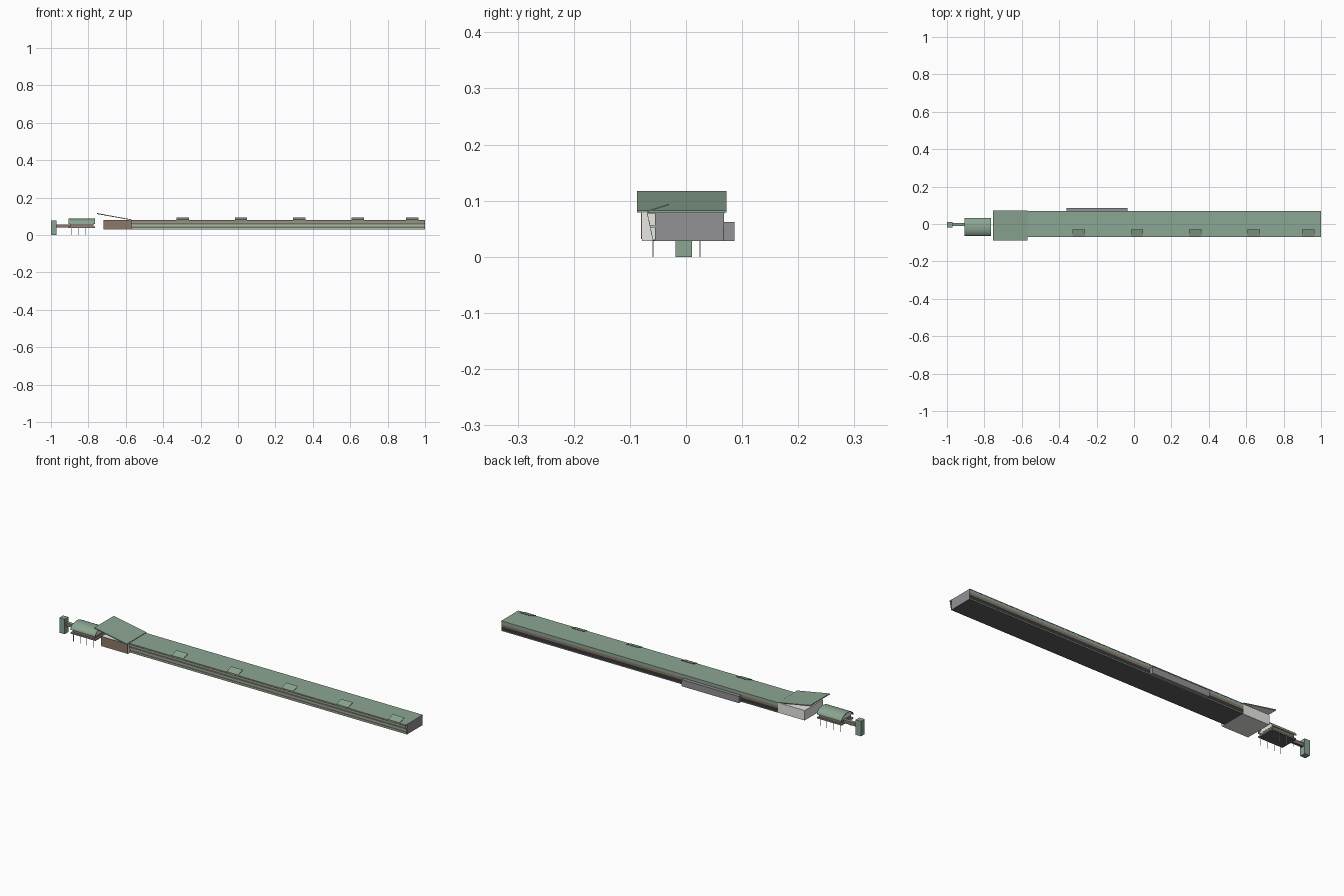
import bpy, bmesh, math

cube = bpy.data.objects.get("Cube")
if cube:
    bpy.data.objects.remove(cube, do_unlink=True)


def material(name, rgb):
    m = bpy.data.materials.new(name)
    m.use_nodes = True
    m.diffuse_color = (*rgb, 1)
    m.node_tree.nodes["Principled BSDF"].inputs["Base Color"].default_value = (*rgb, 1)
    return m


GREEN = material("sage green", (0.26, 0.38, 0.29))
PALE = material("pale green", (0.45, 0.66, 0.54))
GREY = material("concrete grey", (0.29, 0.29, 0.30))
WHITE = material("light plaster", (0.80, 0.80, 0.77))
BROWN = material("brown timber", (0.26, 0.19, 0.14))
SLATE = material("dark slate", (0.11, 0.11, 0.115))
DARK = material("charcoal", (0.04, 0.04, 0.045))


def prism(name, profile, start, end, mat, axis="X", under=None):
    """Extrude a profile along an axis; faces pointing down may take another colour."""
    bm = bmesh.new()
    rings = []
    for t in (start, end):
        rings.append([bm.verts.new((t, a, b) if axis == "X" else (a, t, b)) for a, b in profile])
    n = len(profile)
    bm.faces.new(rings[0])
    bm.faces.new(rings[1][::-1])
    for i in range(n):
        j = (i + 1) % n
        bm.faces.new((rings[0][i], rings[1][i], rings[1][j], rings[0][j]))
    bmesh.ops.recalc_face_normals(bm, faces=bm.faces)
    mesh = bpy.data.meshes.new(name)
    mesh.materials.append(mat)
    if under:
        mesh.materials.append(under)
        for f in bm.faces:
            f.material_index = int(f.normal.z < -0.9)
    bm.to_mesh(mesh)
    bm.free()
    ob = bpy.data.objects.new(name, mesh)
    bpy.context.collection.objects.link(ob)
    return ob


def box(name, x, y, z, mat, under=None):
    return prism(name, [(y[0], z[0]), (y[1], z[0]), (y[1], z[1]), (y[0], z[1])], *x, mat, under=under)


# Long hall with an upright core
WEST, EAST, FRONT, BACK, FLOOR, TOP = -0.57, 1.0, -0.055, 0.067, 0.028, 0.080
box("hall_body", (WEST, EAST), (FRONT, BACK), (FLOOR, 0.077), GREY, under=SLATE)
box("hall_roof", (WEST, EAST), (-0.069, 0.069), (0.077, TOP), GREEN)


# Thin leaning screen of coloured bands in front of the core
def lean(z):
    return -0.058 - 0.011 * (z - FLOOR) / (TOP - FLOOR)


front_bands = [(FLOOR, 0.037, PALE), (0.037, 0.045, BROWN), (0.045, 0.055, PALE),
               (0.055, 0.066, BROWN), (0.066, 0.072, PALE), (0.072, 0.077, BROWN)]
for i, (lo, hi, mat) in enumerate(front_bands):
    prism(f"front_band_{i + 1}", [(lean(lo) - 0.001, lo), (lean(lo), lo), (lean(hi), hi),
                                  (lean(hi) - 0.001, hi)], WEST, EAST, mat)
box("screen_ledge", (WEST, EAST), (lean(0.053), FRONT), (0.052, 0.057), PALE)
box("screen_base", (WEST, EAST), (lean(FLOOR), FRONT), (FLOOR, 0.031), DARK)

# Bands on the rear wall
for i, (lo, hi, mat) in enumerate([(FLOOR, 0.032, GREEN), (0.032, 0.051, DARK),
                                   (0.051, 0.063, BROWN), (0.063, 0.077, GREEN)]):
    box(f"rear_band_{i + 1}", (WEST, EAST), (BACK, BACK + 0.001), (lo, hi), mat)

# Rear service annex
box("rear_annex", (-0.36, -0.035), (BACK, 0.086), (FLOOR, 0.062), GREY)

# Tilted roof lights hinged on the front edge
for x in (-0.295, 0.016, 0.328, 0.64, 0.932):
    prism("roof_light", [(-0.069, TOP), (-0.069, 0.0825), (-0.030, 0.0945), (-0.030, 0.0925)],
          x - 0.033, x + 0.033, GREEN, under=PALE)

# Entrance block with timber front and raised canopy
box("entrance_block", (-0.72, WEST), (-0.078, BACK), (FLOOR, 0.079), WHITE)
box("entrance_timber_front", (-0.72, WEST), (-0.080, -0.078), (0.032, 0.079), BROWN)
prism("entrance_canopy", [(WEST, 0.079), (WEST, 0.083), (-0.755, 0.117), (-0.755, 0.112)],
      -0.087, 0.072, GREEN, axis="Y", under=WHITE)

# Raised pavilion with a vaulted roof shell over pale end walls
PX, PY = (-0.905, -0.765), -0.016
box("pavilion_floor", PX, (PY - 0.047, PY + 0.047), (0.037, 0.044), GREY, under=SLATE)
box("pavilion_walls", (-0.897, -0.773), (PY - 0.042, PY + 0.042), (0.044, 0.060), BROWN)
arc = [math.pi * i / 12 for i in range(13)]


def vault(width, rise):
    return [(PY + width * math.cos(a), 0.058 + rise * math.sin(a)) for a in arc]


prism("pavilion_vault", vault(0.049, 0.029) + vault(0.046, 0.026)[::-1], *PX, GREEN)
prism("pavilion_gable", vault(0.0455, 0.0255), -0.898, -0.772, WHITE)
for y in (PY - 0.043, PY + 0.041):
    for k in range(4):
        x = -0.892 + k * 0.038
        box("pavilion_leg", (x - 0.001, x + 0.001), (y - 0.0008, y + 0.0008), (0, 0.037), WHITE)

# Covered link and end tower
box("link_corridor", (-0.97, -0.897), (-0.009, 0.005), (0.039, 0.054), BROWN, under=SLATE)
box("link_roof", (-0.97, -0.897), (-0.010, 0.006), (0.054, 0.056), GREEN)
box("end_tower", (-1.0, -0.97), (-0.019, 0.011), (0, 0.077), GREEN)
